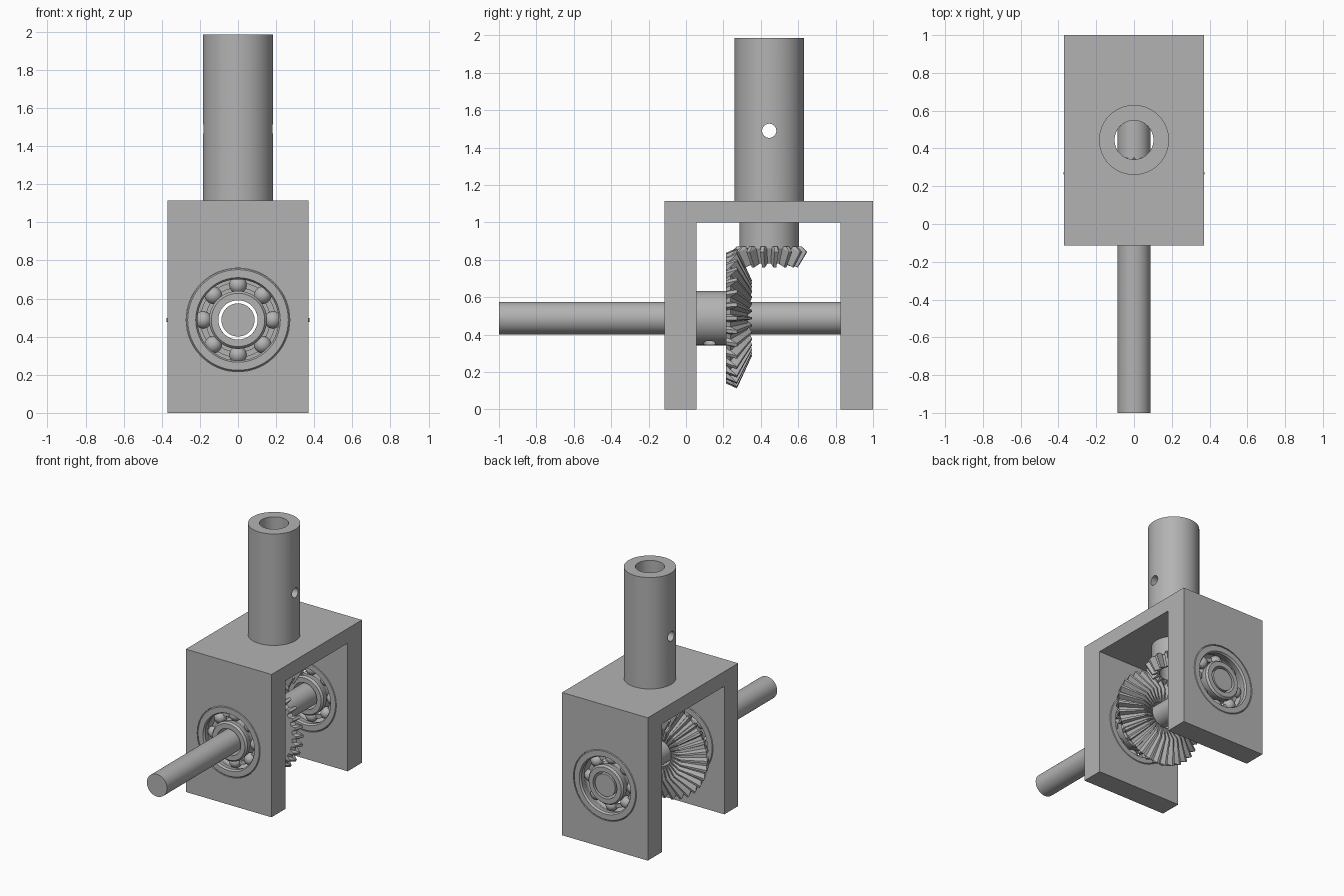
import bpy, bmesh, math
from mathutils import Vector

if "Cube" in bpy.data.objects:
    bpy.data.objects.remove(bpy.data.objects["Cube"])

steel = bpy.data.materials.new("grey_steel")
steel.use_nodes = True
GREY = (0.45, 0.45, 0.45, 1)
steel.diffuse_color = GREY
steel.node_tree.nodes["Principled BSDF"].inputs["Base Color"].default_value = GREY

SHAFT_Z, TUBE_Y = 0.488, 0.445
BORE, SHAFT_R, PIN_R = 0.103, 0.087, 0.038
AXLE = Vector((0, 0, SHAFT_Z))          # line the shaft runs along
STEM = Vector((0, TUBE_Y, 0))           # line the upright tube runs along
FRONT, BACK = (-0.115, 0.055), (0.825, 1.0)


def finish(bm, name, angle=35):
    bmesh.ops.recalc_face_normals(bm, faces=bm.faces)
    mesh = bpy.data.meshes.new(name)
    bm.to_mesh(mesh)
    bm.free()
    mesh.materials.append(steel)
    ob = bpy.data.objects.new(name, mesh)
    bpy.context.collection.objects.link(ob)
    smooth(ob, angle)
    return ob


def smooth(ob, angle=35):
    bpy.ops.object.select_all(action='DESELECT')
    ob.select_set(True)
    bpy.context.view_layer.objects.active = ob
    bpy.ops.object.shade_smooth_by_angle(angle=math.radians(angle))


def place(r, t, a, axis):
    """Point at radius r, angle t and distance a along the axis."""
    c, s = r * math.cos(t), r * math.sin(t)
    return {'X': (a, c, s), 'Y': (c, a, s), 'Z': (c, s, a)}[axis]


def loft(name, rings, axis, origin, angle=35):
    """Join rings of (radius, angle, distance) into a closed ring-shaped solid."""
    bm = bmesh.new()
    loops = [[bm.verts.new(Vector(place(*p, axis)) + origin) for p in ring] for ring in rings]
    n = len(loops[0])
    for k, lo in enumerate(loops):
        hi = loops[(k + 1) % len(loops)]
        for i in range(n):
            j = (i + 1) % n
            bm.faces.new((lo[i], lo[j], hi[j], hi[i]))
    return finish(bm, name, angle)


def circle(r, a, n=64):
    return [(r, math.tau * i / n, a) for i in range(n)]


def lathe(name, profile, axis, origin):
    return loft(name, [circle(r, a) for r, a in profile], axis, origin)


def rod(name, r, a0, a1, axis, origin, n=64):
    bm = bmesh.new()
    ends = [[bm.verts.new(Vector(place(*p, axis)) + origin) for p in circle(r, a, n)]
            for a in (a0, a1)]
    for end in ends:
        bm.faces.new(end)
    for i in range(n):
        j = (i + 1) % n
        bm.faces.new((ends[0][i], ends[0][j], ends[1][j], ends[1][i]))
    return finish(bm, name)


def cut(ob, *cutters):
    for c in cutters:
        mod = ob.modifiers.new("hole", 'BOOLEAN')
        mod.operation, mod.solver, mod.object = 'DIFFERENCE', 'EXACT', c
        bpy.context.view_layer.objects.active = ob
        bpy.ops.object.modifier_apply(modifier=mod.name)
        bpy.data.objects.remove(c)
    smooth(ob)


def bevel_gear(name, teeth, outer, inner, back, bore_a, axis, origin, phase=0):
    """Each of outer, inner, back holds a tip and a root, as (radius, distance)."""
    def ring(tip, root):
        pts = []
        for i in range(teeth):
            for f, p in ((-.3, root), (-.13, tip), (.13, tip), (.3, root)):
                pts.append((p[0], math.tau * (i + f + phase) / teeth, p[1]))
        return pts
    bore = [ring((BORE, a), (BORE, a)) for a in (bore_a, back[0][1])]
    return loft(name, [ring(*back), ring(*outer), ring(*inner)] + bore, axis, origin, 20)


# U-shaped frame: profile in y and z, extruded across x
bm = bmesh.new()
outline = [(FRONT[0], 0), (FRONT[1], 0), (FRONT[1], 1), (BACK[0], 1), (BACK[0], 0),
           (BACK[1], 0), (BACK[1], 1.115), (FRONT[0], 1.115)]
face = bm.faces.new([bm.verts.new((-0.37, y, z)) for y, z in outline])
ext = bmesh.ops.extrude_face_region(bm, geom=[face])["geom"]
bmesh.ops.translate(bm, vec=(0.74, 0, 0), verts=[v for v in ext if isinstance(v, bmesh.types.BMVert)])
frame = finish(bm, "frame")
cut(frame, rod("bearing_cutter", 0.272, -0.3, 1.2, 'Y', AXLE),
    rod("tube_cutter", 0.185, 0.9, 1.2, 'Z', STEM))

# Upright hollow tube with a cross pin hole, narrowing to the pinion hub
tube = lathe("output_tube", [(BORE, 0.86), (0.16, 0.86), (0.16, 1.0), (0.185, 1.0),
                             (0.185, 1.985), (BORE, 1.985)], 'Z', STEM)
cut(tube, rod("pin_cutter", PIN_R, -0.4, 0.4, 'X', STEM + Vector((0, 0, 1.49)), 32))

# Drive shaft and gear hub with two set screw holes
rod("drive_shaft", SHAFT_R, -1.0, BACK[1] - 0.002, 'Y', AXLE)
hub = lathe("gear_hub", [(BORE, 0.055), (0.145, 0.055), (0.145, 0.22), (BORE, 0.22)], 'Y', AXLE)
screws = []
for side in (-1, 1):
    c = rod("screw_cutter", 0.034, 0.06, 0.2, 'X', Vector((0, 0, 0)), 32)
    c.rotation_euler.y = math.radians(90 - side * 20)
    c.location = (0, 0.125, SHAFT_Z)
    screws.append(c)
bpy.context.view_layer.update()
cut(hub, *screws)

# Meshing bevel gears
bevel_gear("large_bevel_gear", 32,
           ((0.376, 0.272), (0.345, 0.238)), ((0.203, 0.352), (0.188, 0.328)),
           ((0.35, 0.215), (0.318, 0.215)), 0.33, 'Y', AXLE)
bevel_gear("small_bevel_gear", 16,
           ((0.205, 0.842), (0.155, 0.862)), ((0.155, 0.76), (0.118, 0.78)),
           ((0.176, 0.872), (0.15, 0.872)), 0.782, 'Z', STEM, 0.5)

# Ball bearings: grooved races, cage and eight balls in each wall
BALL_R, BALL_PITCH = 0.046, 0.183
for label, (y0, y1) in (("front", FRONT), ("back", BACK)):
    mid = (y0 + y1) / 2
    groove = [(math.cos(t) * BALL_R, mid + math.sin(t) * BALL_R)
              for t in [math.radians(d) for d in range(-40, 41, 20)]]
    lathe(label + "_outer_race",
          [(0.222, y0), (0.264, y0), (0.271, y0 + 0.008), (0.271, y1 - 0.008), (0.264, y1),
           (0.222, y1), (0.213, y1 - 0.015)] +
          [(BALL_PITCH + r, a) for r, a in reversed(groove)] + [(0.213, y0 + 0.015)], 'Y', AXLE)
    lathe(label + "_inner_race",
          [(BORE, y0), (0.14, y0), (0.152, y0 + 0.015)] +
          [(BALL_PITCH - r, a) for r, a in groove] +
          [(0.152, y1 - 0.015), (0.14, y1), (BORE, y1)], 'Y', AXLE)
    lathe(label + "_cage", [(0.168, mid - 0.012), (0.198, mid - 0.012),
                            (0.198, mid + 0.012), (0.168, mid + 0.012)], 'Y', AXLE)
    bm = bmesh.new()
    for i in range(8):
        new = bmesh.ops.create_uvsphere(bm, u_segments=24, v_segments=16, radius=BALL_R)
        spot = Vector(place(BALL_PITCH, math.tau * i / 8, mid, 'Y')) + AXLE
        bmesh.ops.translate(bm, vec=spot, verts=new["verts"])
    finish(bm, label + "_bearing_balls")
